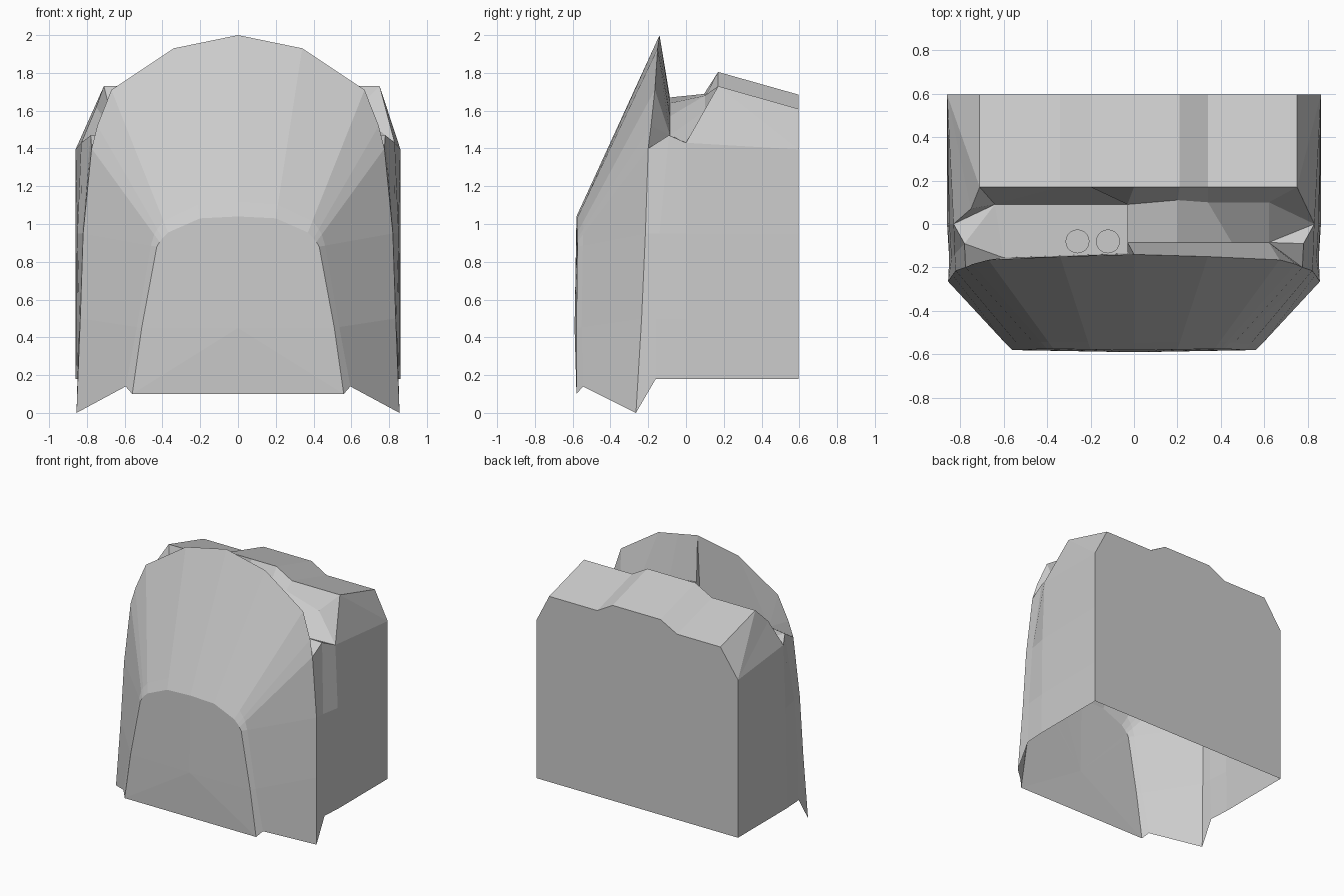
import bpy, bmesh, math
from mathutils import Vector

if "Cube" in bpy.data.objects:
    bpy.data.objects.remove(bpy.data.objects["Cube"])

grey = bpy.data.materials.new("light_grey")
grey.diffuse_color = (0.6, 0.6, 0.6, 1)
grey.use_nodes = True
grey.node_tree.nodes["Principled BSDF"].inputs["Base Color"].default_value = grey.diffuse_color


def build(name, polys):
    """Weld a list of polygons (lists of points) into one flat-shaded object."""
    bm = bmesh.new()
    for poly in polys:
        pts = []
        for p in poly:
            if not pts or (Vector(p) - Vector(pts[-1])).length > 1e-4:
                pts.append(p)
        if len(pts) > 2:
            bm.faces.new([bm.verts.new(p) for p in pts])
    bmesh.ops.remove_doubles(bm, verts=bm.verts, dist=0.0005)
    bmesh.ops.recalc_face_normals(bm, faces=bm.faces)
    me = bpy.data.meshes.new(name)
    bm.to_mesh(me)
    bm.free()
    me.materials.append(grey)
    ob = bpy.data.objects.new(name, me)
    bpy.context.collection.objects.link(ob)
    return ob


def loft(a, b):
    return [[a[i], a[i + 1], b[i + 1], b[i]] for i in range(len(a) - 1)]


def fan(c, pts):
    return [[c, pts[i], pts[i + 1]] for i in range(len(pts) - 1)]


def flip(p):
    return (-p[0], p[1], p[2])


def both(polys):
    return polys + [[flip(p) for p in poly] for poly in polys]


def lerp(a, b, t):
    return tuple(Vector(a).lerp(Vector(b), t))


# Hood: outer rim and inner front outline, right half, bottom to top
rim = [(.855, -.265, 0), (.835, -.235, .5), (.82, -.215, .95), (.775, -.2, 1.4),
       (.745, -.185, 1.52), (.67, -.165, 1.71), (.34, -.15, 1.93), (0, -.14, 2)]
inner = [(.56, -.58, .1), (.51, -.58, .45), (.43, -.575, .88), (.415, -.575, .905),
         (.4, -.575, .925), (.37, -.575, .955), (.2, -.577, 1.03), (0, -.58, 1.04)]
notch = [lerp(a, b, .08) for a, b in zip(inner, rim)]
notch[0] = (.595, -.545, .14)
build("hood", both(loft(inner, notch) + loft(notch, rim)))

# Slightly bulging front plate
outline = [(0, -.58, .1)] + inner
build("front_plate", both(fan((0, -.59, .45), outline)))

# Side walls, column by column from the hood back to the rear corner
col_b = [(.85, -.16, .18), (.84, -.16, .5), (.825, -.14, .95), (.78, -.09, 1.47)]
col_c = [(.86, 0, .18), (.855, 0, .5), (.85, 0, .95), (.83, 0, 1.43)]
col_d = [(.86, .595, z) for z in (.18, .5, .95, 1.395)]
build("side_walls", both(loft(rim[:4], col_b) + loft(col_b, col_c) + loft(col_c, col_d)))

# Rear wall and roof with a raised middle
prof = [(.75, 1.73), (.34, 1.73), (.21, 1.805), (-.2, 1.805), (-.34, 1.73), (-.71, 1.73)]
ridge = [(x, .17, z) for x, z in prof]
eave = [(x, .595, z - .12) for x, z in prof]
build("rear_wall", [[(-.86, .595, .18), (.86, .595, .18), col_d[3]] + eave + [flip(col_d[3])]])
build("roof", loft(ridge, eave))

# Sloping shoulders beside the roof
lump = (-.75, .07, 1.62)
lc, ld = flip(col_c[3]), flip(col_d[3])
build("roof_shoulders", [
    [col_c[3], ridge[0], col_d[3]], [ridge[0], eave[0], col_d[3]],
    [lc, lump, ld], [lump, ridge[-1], ld], [ridge[-1], eave[-1], ld]])

# Right ledge between roof and hood
top_row = [ridge[0], ridge[1], ridge[2], (0, .17, 1.805)]
mid_row = [(.62, .1, 1.6), (.34, .1, 1.68), (.2, .11, 1.69), (-.03, .09, 1.68)]
low_row = [(.62, -.085, 1.47), (.45, -.085, 1.57), (.2, -.085, 1.64), (-.03, -.085, 1.67)]
hood_row = [rim[5], rim[6], (.17, -.145, 1.965), rim[7]]
build("right_ledge", loft(top_row, mid_row) + loft(mid_row, low_row) + loft(low_row, hood_row)
      + [[ridge[0], mid_row[0], col_c[3]],
         [mid_row[0], low_row[0], col_c[3]], [low_row[0], col_b[3], col_c[3]]]
      + fan(low_row[0], [col_b[3]] + rim[3:6]))

# Left recess: flat floor, steep walls and a divider
Z = 1.45
f1, f2, f3, f4 = (-.64, .09, Z), (-.03, .09, Z), (-.03, -.135, Z), (-.6, -.155, Z)
lb = flip(col_b[3])
l_rim = [flip(p) for p in rim]
build("left_recess", [
    [f1, f2, f3, f4],
    [ridge[-1], ridge[-2], f1], [ridge[-2], ridge[-3], f2, f1],
    [ridge[-3], (0, .17, 1.805), mid_row[3], f2],
    [f2, f3, low_row[3], mid_row[3]], [f3, rim[7], low_row[3]],
    [f3, f4, l_rim[6], rim[7]], [f4, l_rim[5], l_rim[6]],
    [f1, ridge[-1], lump], [f1, lump, lc], [f1, lc, lb], [f1, lb, f4]]
    + fan(f4, [lb] + l_rim[3:6]))

# Two small round pegs on the recess floor
for i, x in enumerate((-.26, -.12)):
    ring = [(x + .055 * math.cos(a * math.tau / 20), -.08 + .055 * math.sin(a * math.tau / 20))
            for a in range(21)]
    lo = [(px, py, Z) for px, py in ring]
    hi = [(px, py, Z + .04) for px, py in ring]
    build("peg_%d" % (i + 1), loft(lo, hi) + [hi[:-1]])
